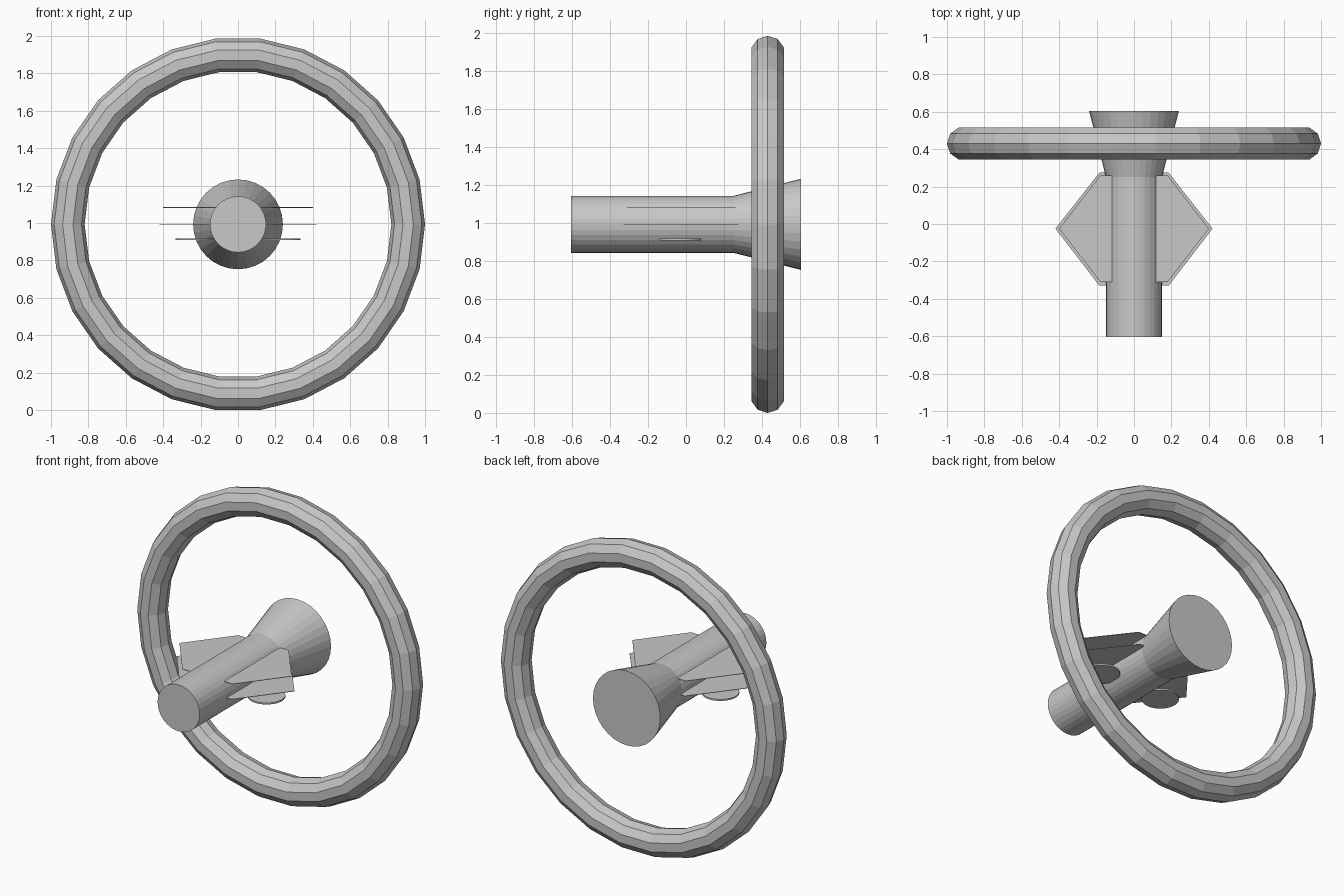
import bpy, bmesh, math
from mathutils import Matrix, Vector

cube = bpy.data.objects.get("Cube")
if cube:
    bpy.data.objects.remove(cube, do_unlink=True)

# Single plain grey
grey = bpy.data.materials.new("hull_grey")
grey.use_nodes = True
colour = (0.58, 0.58, 0.58, 1)
grey.diffuse_color = colour
grey.node_tree.nodes["Principled BSDF"].inputs["Base Color"].default_value = colour

RING_R, TUBE_R = 0.91, 0.09
RING_SIDES, TUBE_SIDES = 26, 10
AXIS_Z = math.cos(math.pi / RING_SIDES) * (RING_R + TUBE_R)  # ring rests on z = 0


def add_object(name, bm):
    bmesh.ops.recalc_face_normals(bm, faces=bm.faces)
    mesh = bpy.data.meshes.new(name)
    bm.to_mesh(mesh)
    bm.free()
    mesh.materials.append(grey)
    ob = bpy.data.objects.new(name, mesh)
    bpy.context.collection.objects.link(ob)
    return ob


def lathe(name, profile, sides, closed=False):
    """Spin (radius, y) points around the long axis of the hull."""
    bm = bmesh.new()
    loops = []
    for r, y in profile:
        angles = [math.tau * i / sides for i in range(sides)]
        loops.append([bm.verts.new((r * math.cos(a), y, AXIS_Z + r * math.sin(a)))
                      for a in angles])
    pairs = list(zip(loops, loops[1:]))
    if closed:
        pairs.append((loops[-1], loops[0]))
    else:
        bm.faces.new(loops[0])
        bm.faces.new(loops[-1])
    for a, b in pairs:
        for i in range(sides):
            j = (i + 1) % sides
            bm.faces.new((a[i], a[j], b[j], b[i]))
    return add_object(name, bm)


def plate(name, outline, z, thickness):
    """Thin horizontal panel from an outline."""
    bm = bmesh.new()
    face = bm.faces.new([bm.verts.new((x, y, z - thickness / 2)) for x, y in outline])
    top = bmesh.ops.extrude_face_region(bm, geom=[face])["geom"]
    bmesh.ops.translate(bm, vec=(0, 0, thickness),
                        verts=[v for v in top if isinstance(v, bmesh.types.BMVert)])
    return add_object(name, bm)


# Hull tube with flared tail
lathe("hull", [(0.15, -0.605), (0.15, 0.25), (0.24, 0.605)], 32)

# Large ring
section = [(RING_R + TUBE_R * math.cos(math.tau * k / TUBE_SIDES),
            0.43 + TUBE_R * math.sin(math.tau * k / TUBE_SIDES))
           for k in range(TUBE_SIDES)]
lathe("ring", section, RING_SIDES, closed=True)


# Two stacked six-sided wing panels through the hull
def wing_outline(tip, shoulder, back, front):
    return [(-tip, -0.025), (-shoulder, front), (shoulder, front),
            (tip, -0.025), (shoulder, back), (-shoulder, back)]


plate("upper_wing", wing_outline(0.4, 0.18, 0.26, -0.31), AXIS_Z + 0.09, 0.003)
plate("lower_wing", wing_outline(0.42, 0.185, 0.275, -0.33), AXIS_Z, 0.003)

# Discs under the wings
for side, label in ((1, "left"), (-1, "right")):
    bm = bmesh.new()
    bmesh.ops.create_cone(bm, cap_ends=True, segments=32, radius1=0.11, radius2=0.11,
                          depth=0.01, matrix=Matrix.Translation(
                              Vector((side * 0.225, -0.03, AXIS_Z - 0.08))))
    add_object(label + "_disc", bm)
